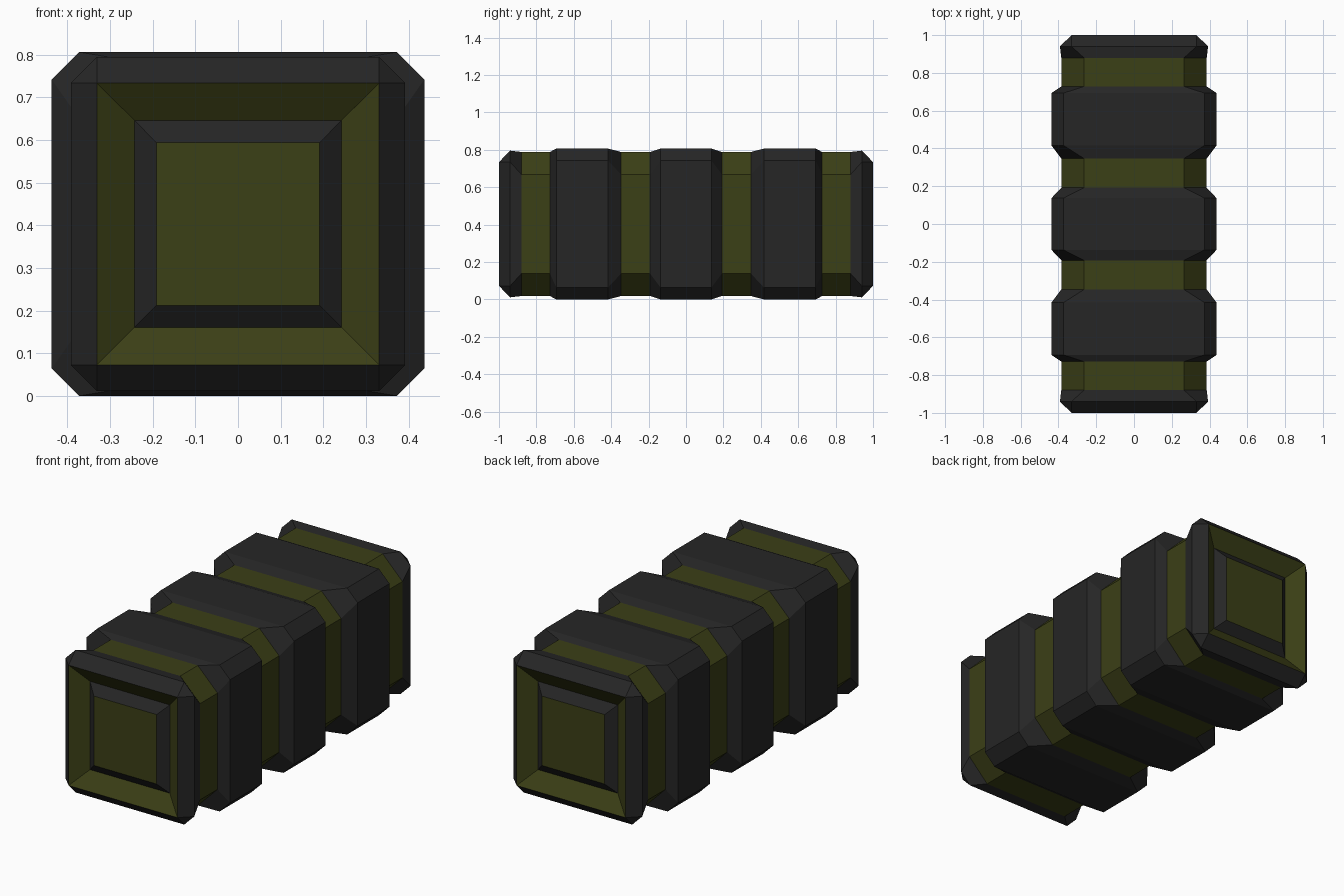
import bpy, bmesh
from math import pi
from mathutils import Matrix

if "Cube" in bpy.data.objects:
    bpy.data.objects.remove(bpy.data.objects["Cube"])

ZC = 0.403  # height of the long axis


def material(name, rgb):
    m = bpy.data.materials.new(name)
    m.diffuse_color = (*rgb, 1)
    m.use_nodes = True
    m.node_tree.nodes["Principled BSDF"].inputs["Base Color"].default_value = m.diffuse_color
    return m


DARK = material("dark_shell", (0.019, 0.019, 0.019))
GREEN = material("olive_core", (0.044, 0.050, 0.008))


def outline(y, hx, hz, c):
    """Rectangle with corners cut by c, anticlockwise seen from the front."""
    return [(x, y, z) for x, z in (
        (-hx + c, -hz), (hx - c, -hz), (hx, -hz + c), (hx, hz - c),
        (hx - c, hz), (-hx + c, hz), (-hx, hz - c), (-hx, -hz + c))]


def loft(name, mat, rings, filled=False, turned=False):
    """Skin a run of outlines; optionally fill the first, or turn to the back."""
    bm = bmesh.new()
    loops = [[bm.verts.new(p) for p in outline(*r)] for r in rings]
    for a, b in zip(loops, loops[1:]):
        for i in range(8):
            j = (i + 1) % 8
            bm.faces.new((b[i], b[j], a[j], a[i]))
    if filled:
        bm.faces.new(loops[0])
    bmesh.ops.remove_doubles(bm, verts=bm.verts, dist=1e-5)
    if turned:
        bm.transform(Matrix.Rotation(pi, 4, 'Z'))
    bm.transform(Matrix.Translation((0, 0, ZC)))
    # flip check: every outline run is wound the same way
    mesh = bpy.data.meshes.new(name)
    bm.to_mesh(mesh)
    bm.free()
    mesh.materials.append(mat)
    ob = bpy.data.objects.new(name, mesh)
    bpy.context.collection.objects.link(ob)
    return ob


CORE = (0.385, 0.385, 0.12)
BAND = (0.437, 0.403, 0.064)

# Green core showing between the bands
for i, (y0, y1) in enumerate(((-0.88, -0.728), (-0.347, -0.192),
                              (0.192, 0.347), (0.728, 0.88))):
    loft(f"core_section_{i + 1}", GREEN, [(y0, *CORE), (y1, *CORE)])

# Raised dark bands
for name, ys in (("front_band", (-0.728, -0.693, -0.416, -0.347)),
                 ("middle_band", (-0.192, -0.137, 0.137, 0.192)),
                 ("rear_band", (0.347, 0.416, 0.693, 0.728))):
    loft(name, DARK, [(ys[0], *CORE), (ys[1], *BAND),
                      (ys[2], *BAND), (ys[3], *CORE)])

# End caps: dark rim, green sloped recess, dark frame and green plate
for side, turned in (("front", False), ("rear", True)):
    plate = (-0.98, 0.191, 0.191, 0)
    valley = (-0.94, 0.243, 0.243, 0)
    edge = (-1.0, 0.331, 0.331, 0)
    shoulder = (-0.94, 0.392, 0.392, 0.061)
    # a very short return behind the plate edge keeps the plate a single panel
    loft(f"{side}_end_plate", GREEN, [plate], True, turned)
    loft(f"{side}_plate_frame", DARK, [plate, valley], False, turned)
    loft(f"{side}_recess_slope", GREEN, [valley, edge], False, turned)
    loft(f"{side}_end_rim", DARK, [edge, shoulder, (-0.88, *CORE)], False, turned)
